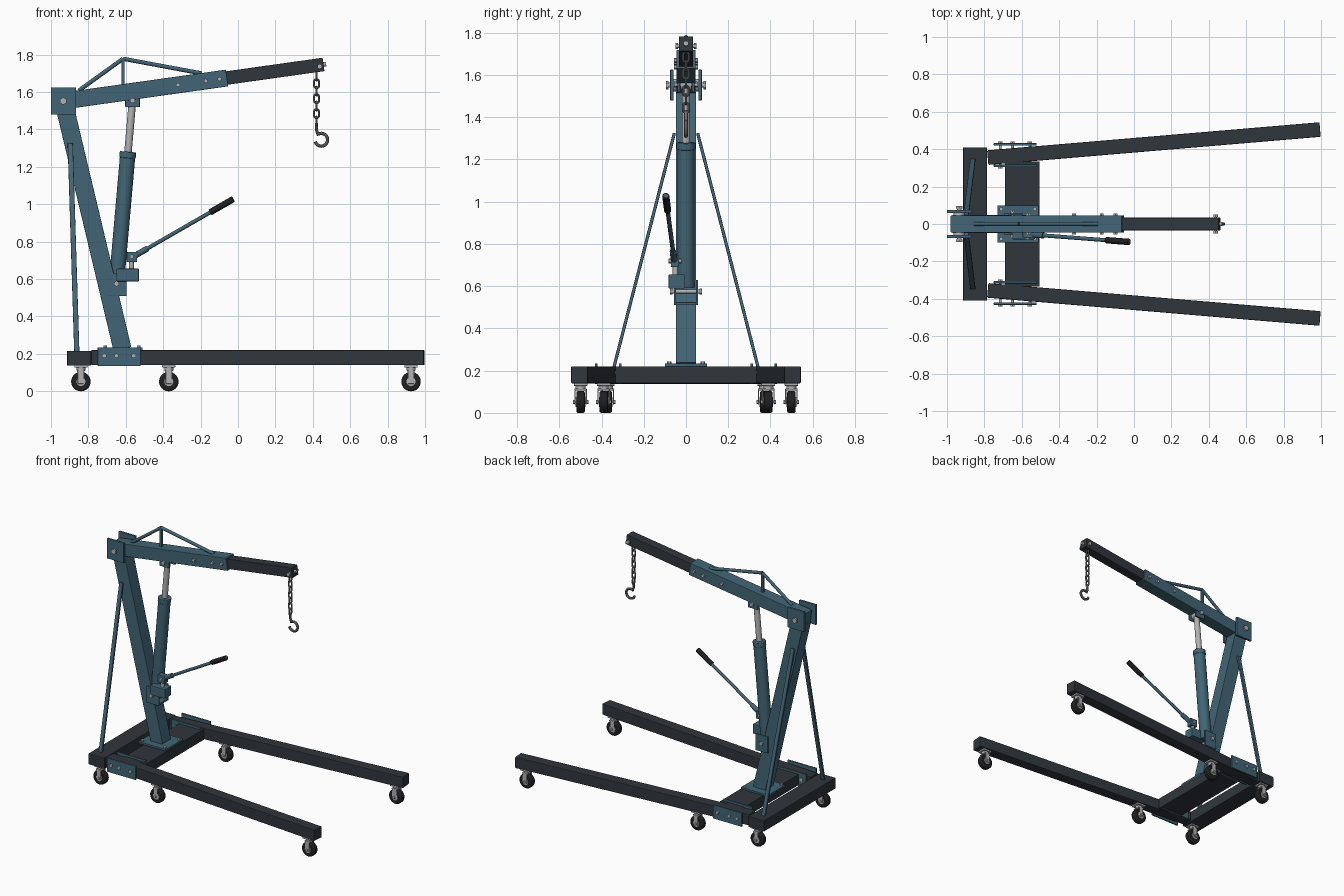
import bpy, math
from mathutils import Vector, Matrix
from math import sin, cos, pi, radians

if "Cube" in bpy.data.objects:
    bpy.data.objects.remove(bpy.data.objects["Cube"])

def material(name, r, g, b):
    m = bpy.data.materials.new(name)
    m.diffuse_color = (r, g, b, 1)
    m.use_nodes = True
    m.node_tree.nodes["Principled BSDF"].inputs["Base Color"].default_value = m.diffuse_color
    return m

TEAL = material("teal_paint", 0.055, 0.13, 0.18)
DARK = material("dark_paint", 0.03, 0.037, 0.046)
STEEL = material("steel", 0.45, 0.45, 0.46)
CHAIN = material("chain_steel", 0.2, 0.2, 0.2)
RUBBER = material("rubber", 0.014, 0.014, 0.016)

def finish(name, mat, bevel=0.0, smooth=False):
    o = bpy.context.object
    o.name = name
    o.data.materials.append(mat)
    if bevel:
        b = o.modifiers.new("bevel", 'BEVEL')
        b.width, b.segments = bevel, 2
    if smooth:
        bpy.ops.object.shade_smooth_by_angle(angle=radians(40))
    return o

def box(name, lo, hi, mat, bevel=0.002):
    lo, hi = Vector(lo), Vector(hi)
    bpy.ops.mesh.primitive_cube_add(size=1, location=(lo + hi) / 2)
    bpy.context.object.scale = hi - lo
    bpy.ops.object.transform_apply(location=False, rotation=False, scale=True)
    return finish(name, mat, bevel)

def frame(a, b):
    """Local z runs a to b, local y stays near world y."""
    d = (b - a).normalized()
    ref = Vector((0, 1, 0)) if abs(d.y) < 0.99 else Vector((0, 0, 1))
    x = ref.cross(d).normalized()
    m = Matrix((x, d.cross(x), d)).transposed().to_4x4()
    m.translation = (a + b) / 2
    return m

def bar(name, a, b, h, w, mat, bevel=0.003):
    a, b = Vector(a), Vector(b)
    bpy.ops.mesh.primitive_cube_add(size=1)
    o = bpy.context.object
    o.data.transform(frame(a, b) @ Matrix.Diagonal((h, w, (b - a).length, 1)))
    return finish(name, mat, bevel)

def rod(name, a, b, r, mat, sides=24, bevel=0.0):
    a, b = Vector(a), Vector(b)
    bpy.ops.mesh.primitive_cylinder_add(vertices=sides, radius=r, depth=(b - a).length)
    bpy.context.object.data.transform(frame(a, b))
    return finish(name, mat, bevel, smooth=sides > 6)

def bolt(name, x, z, y0, y1, r, shaft=0.6):
    """Cross bolt along y with a hexagonal head at each end."""
    rod(name, (x, y0, z), (x, y1, z), r * shaft, STEEL, 12)
    rod(name + "_head", (x, y0, z), (x, y0 + 0.012, z), r, STEEL, 6)
    rod(name + "_nut", (x, y1 - 0.012, z), (x, y1, z), r, STEEL, 6)

def tube(name, pts, r, mat, cyclic=False):
    c = bpy.data.curves.new(name, 'CURVE')
    c.dimensions, c.bevel_depth, c.bevel_resolution = '3D', r, 2
    c.use_fill_caps = True
    s = c.splines.new('POLY')
    s.points.add(len(pts) - 1)
    for p, q in zip(s.points, pts):
        p.co = (*q, 1)
    s.use_cyclic_u = cyclic
    o = bpy.data.objects.new(name, c)
    bpy.context.collection.objects.link(o)
    bpy.ops.object.select_all(action='DESELECT')
    o.select_set(True)
    bpy.context.view_layer.objects.active = o
    bpy.ops.object.convert(target='MESH')
    return finish(name, mat, smooth=True)

# Base frame
box("rear_crossbeam", (-0.914, -0.41, 0.137), (-0.786, 0.41, 0.216), DARK, 0.004)
box("mast_crossbeam", (-0.69, -0.335, 0.14), (-0.505, 0.335, 0.22), DARK, 0.004)
box("mast_foot_plate", (-0.73, -0.1, 0.22), (-0.51, 0.1, 0.234), TEAL)
for i, x in enumerate((-0.71, -0.53)):
    for y in (-0.08, 0.08):
        rod(f"foot_bolt_{i}", (x, y, 0.23), (x, y, 0.244), 0.011, STEEL, 6)

def leg_y(x):
    return 0.355 + (x + 0.785) * 0.0843

def caster(x, y):
    box("caster_plate", (x - 0.035, y - 0.032, 0.128), (x + 0.035, y + 0.032, 0.14), STEEL)
    rod("caster_swivel", (x, y, 0.112), (x, y, 0.13), 0.024, STEEL)
    box("caster_fork_top", (x - 0.022, y - 0.029, 0.107), (x + 0.022, y + 0.029, 0.115), STEEL)
    for s in (-1, 1):
        bar("caster_fork_side", (x, y + s * 0.027, 0.113), (x, y + s * 0.027, 0.04), 0.034, 0.006, STEEL)
    rod("caster_wheel", (x, y - 0.02, 0.052), (x, y + 0.02, 0.052), 0.052, RUBBER, 32, 0.008)
    rod("caster_hub", (x, y - 0.023, 0.052), (x, y + 0.023, 0.052), 0.024, STEEL)
    bolt("caster_axle", x, 0.052, y - 0.037, y + 0.037, 0.01)

# Mirrored legs, leg brackets, braces and casters
for s, side in ((-1, "near"), (1, "far")):
    bar(f"{side}_leg", (-0.782, s * 0.355, 0.18), (0.995, s * 0.505, 0.18), 0.08, 0.078, DARK, 0.004)
    for y in (0.311, 0.426):
        box(f"{side}_leg_bracket", (-0.75, s * y - 0.006, 0.136), (-0.52, s * y + 0.006, 0.235), TEAL)
    for x in (-0.715, -0.65, -0.557):
        bolt(f"{side}_leg_bolt", x, 0.19, s * 0.37 - 0.072, s * 0.37 + 0.072, 0.013)
    bar(f"{side}_brace", (-0.862, s * 0.342, 0.214), (-0.897, s * 0.055, 1.325), 0.028, 0.015, TEAL)
    for x, y in ((-0.84, 0.37), (-0.37, leg_y(-0.37)), (0.925, leg_y(0.925))):
        caster(x, s * y)

# Mast and head plates
bar("mast", (-0.618, 0, 0.226), (-0.924, 0, 1.51), 0.097, 0.096, TEAL)
PX, PZ = -0.935, 1.552
for s in (-1, 1):
    box("head_plate", (-1.0, s * 0.067 - 0.008, 1.48), (-0.866, s * 0.067 + 0.008, 1.625), TEAL)
    rod("head_spacer", (PX, s * 0.044, PZ), (PX, s * 0.06, PZ), 0.03, STEEL)
bolt("boom_pivot", PX, PZ, -0.095, 0.095, 0.02)

# Telescopic boom raised eight degrees
ANG = radians(8)
def along(t, y=0, up=0):
    return Vector((PX + t * cos(ANG) - up * sin(ANG), y, PZ + t * sin(ANG) + up * cos(ANG)))

bar("outer_boom", along(-0.04), along(0.885), 0.09, 0.09, TEAL)
bar("inner_boom", along(0.5), along(1.406), 0.072, 0.068, DARK)
for t in (0.62, 0.77, 0.845):
    p = along(t)
    bolt("boom_bolt", p.x, p.z, -0.057, 0.057, 0.012)
tip = along(1.385)
bolt("tip_bolt", tip.x, tip.z - 0.008, -0.05, 0.05, 0.014)
rod("tip_stud", along(1.4), along(1.42), 0.012, STEEL, 12)

# Truss over the boom
apex = Vector((-0.615, 0, 1.778))
bar("truss_post", (-0.615, 0, 1.63), apex, 0.018, 0.02, TEAL)
rod("truss_rear_stay", along(0.09, up=0.043), apex, 0.011, TEAL, 12)
rod("truss_front_stay", apex, along(0.755, up=0.043), 0.011, TEAL, 12)

# Hydraulic ram
LOW, HIGH = Vector((-0.65, 0, 0.575)), Vector((-0.564, 0, 1.555))
def ram(t):
    return LOW.lerp(HIGH, t)
rod("ram_cylinder", ram(0.02), ram(0.715), 0.041, TEAL, 32)
rod("ram_collar", ram(0.685), ram(0.72), 0.044, TEAL, 32, 0.004)
rod("ram_piston", ram(0.7), ram(0.99), 0.02, STEEL)
for s in (-1, 1):
    box("ram_lower_lug", (-0.695, s * 0.052 - 0.005, 0.51), (-0.595, s * 0.052 + 0.005, 0.63), TEAL)
    box("ram_upper_lug", (-0.603, s * 0.034 - 0.006, 1.52), (-0.525, s * 0.034 + 0.006, 1.59), TEAL)
box("ram_lower_shelf", (-0.68, -0.048, 0.51), (-0.597, 0.048, 0.524), TEAL)
rod("ram_upper_eye", (HIGH.x, -0.026, HIGH.z), (HIGH.x, 0.026, HIGH.z), 0.026, STEEL)
bolt("ram_lower_pin", LOW.x, LOW.z, -0.075, 0.075, 0.015)
bolt("ram_upper_pin", HIGH.x, HIGH.z, -0.058, 0.058, 0.015)

# Pump and handle
box("pump_block", (-0.65, -0.082, 0.588), (-0.53, -0.006, 0.656), TEAL, 0.004)
rod("pump_plunger", (-0.57, -0.05, 0.65), (-0.57, -0.05, 0.705), 0.013, STEEL)
box("handle_socket", (-0.595, -0.072, 0.69), (-0.54, -0.032, 0.745), TEAL)
bolt("handle_pin", -0.568, 0.72, -0.082, -0.022, 0.012)
H0, H1 = Vector((-0.565, -0.055, 0.717)), Vector((-0.025, -0.096, 1.028))
rod("handle_sleeve", H0, H0.lerp(H1, 0.15), 0.016, TEAL)
rod("handle_rod", H0, H1, 0.0105, TEAL, 16)
rod("handle_grip", H0.lerp(H1, 0.77), H1, 0.017, RUBBER, 20, 0.003)

# Chain of alternating links
CX = 0.42
for i in range(7):
    z, pts = 1.685 - i * 0.04, []
    for k in range(20):
        a = 2 * pi * (k + 0.5) / 20
        u = 0.013 * cos(a)
        v = 0.013 * sin(a) + math.copysign(0.011, sin(a))
        pts.append((CX + u, 0, z + v) if i % 2 else (CX, u, z + v))
    tube("chain_link", pts, 0.0055, CHAIN, True)

# Hook
hook = [(CX, 0, 1.435), (CX, 0, 1.40)]
for k in range(25):
    a = radians(125 - k * 12)
    hook.append((0.445 + 0.034 * cos(a), 0, 1.345 + 0.034 * sin(a)))
tube("hook", hook, 0.009, CHAIN)
